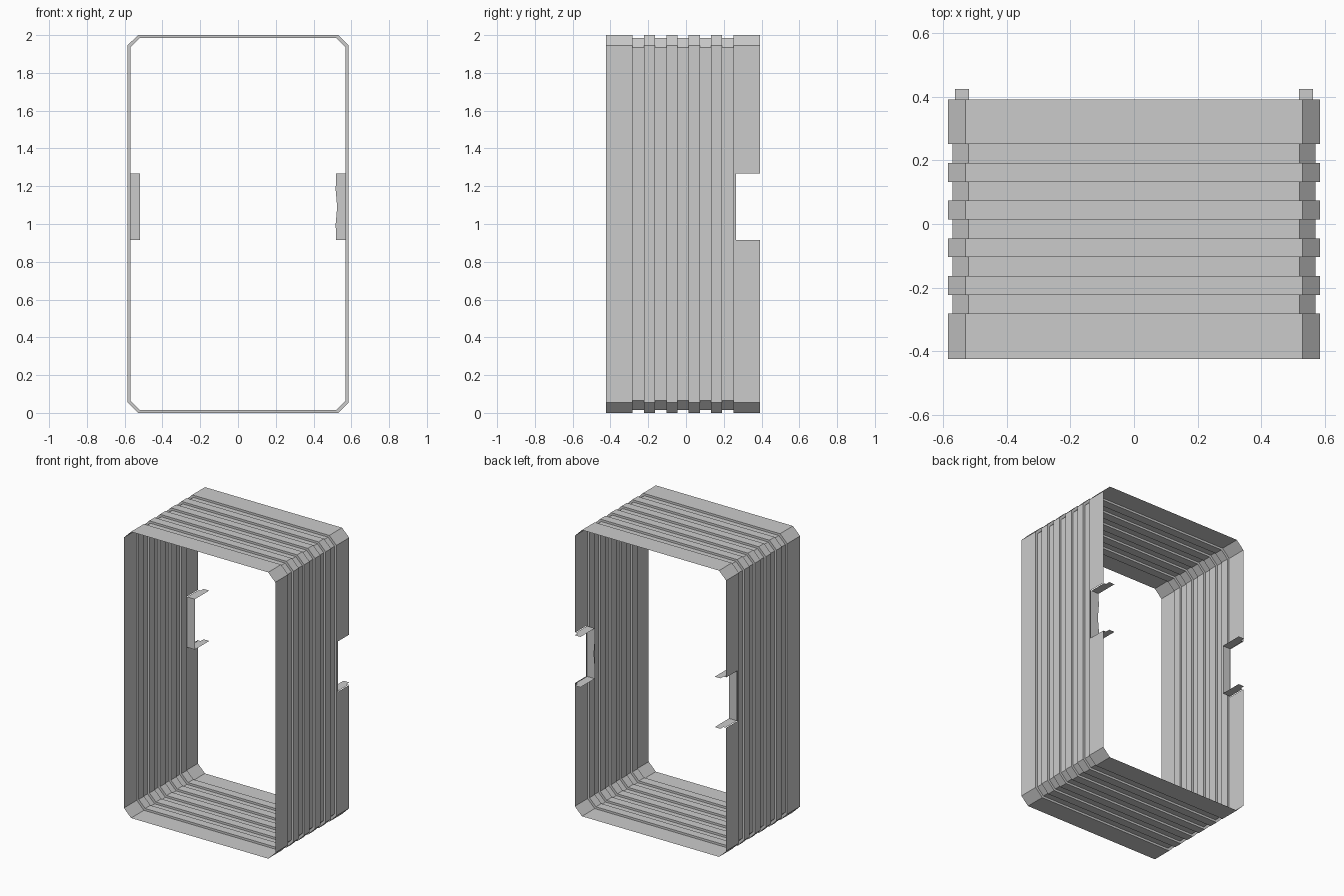
import bpy
import bmesh
from mathutils import Vector

default_cube = bpy.data.objects.get("Cube")
if default_cube:
    bpy.data.objects.remove(default_cube, do_unlink=True)

grey = bpy.data.materials.new("light grey")
grey.use_nodes = True
colour = (0.6, 0.6, 0.6, 1)
grey.diffuse_color = colour
grey.node_tree.nodes["Principled BSDF"].inputs["Base Color"].default_value = colour

FRONT, BACK, TIP = -0.424, 0.392, 0.424
NOTCH_Y, NOTCH_LOW, NOTCH_HIGH = 0.266, 0.916, 1.268
RIDGE_START, RIDGE_STEP, STEPS = -0.282, 0.0592, 10
HALF_W, DEPTH, CHAMFER = 0.585, 0.015, 0.055


def finish(name, bm):
    mesh = bpy.data.meshes.new(name)
    bm.to_mesh(mesh)
    bm.free()
    mesh.materials.append(grey)
    obj = bpy.data.objects.new(name, mesh)
    bpy.context.collection.objects.link(obj)
    return obj


def ring(bm, y, inset):
    """Chamfered rectangle around the tube axis."""
    w, h = HALF_W - inset, 1 - inset
    c = CHAMFER - inset * 0.35
    quarter = [(w, h - c), (w - c, h)]
    pts = quarter + [(-x, z) for x, z in reversed(quarter)]
    pts += [(-x, -z) for x, z in pts]
    return [bm.verts.new((x, y, z + 1)) for x, z in pts]


# Corrugated sleeve: alternate raised and sunken bands along the depth
bm = bmesh.new()
rings = [ring(bm, FRONT, 0)]
for i in range(STEPS):
    y = RIDGE_START + i * RIDGE_STEP
    sunk = i % 2 == 0
    rings.append(ring(bm, y, 0 if sunk else DEPTH))
    rings.append(ring(bm, y, DEPTH if sunk else 0))
rings.append(ring(bm, BACK, 0))
for a, b in zip(rings, rings[1:]):
    for i in range(8):
        j = (i + 1) % 8
        bm.faces.new((a[i], a[j], b[j], b[i]))

# Rectangular notches in the rear edge of both side walls
last_y = RIDGE_START + (STEPS - 1) * RIDGE_STEP


def rear_side_faces():
    return [f for f in bm.faces
            if f.calc_center_median().y > last_y + 0.001 and abs(f.normal.x) > 0.99]


bm.normal_update()
for co, no in (((0, NOTCH_Y, 0), (0, 1, 0)),
               ((0, 0, NOTCH_LOW), (0, 0, 1)),
               ((0, 0, NOTCH_HIGH), (0, 0, 1))):
    faces = rear_side_faces()
    geom = set(faces)
    for f in faces:
        geom.update(f.edges)
        geom.update(f.verts)
    bmesh.ops.bisect_plane(bm, geom=list(geom), plane_co=Vector(co), plane_no=Vector(no))
    bm.normal_update()
holes = [f for f in rear_side_faces()
         if f.calc_center_median().y > NOTCH_Y
         and NOTCH_LOW < f.calc_center_median().z < NOTCH_HIGH]
bmesh.ops.delete(bm, geom=holes, context='FACES')
bmesh.ops.recalc_face_normals(bm, faces=bm.faces[:])
finish("corrugated_sleeve", bm)


def sheet(bm, points):
    bm.faces.new([bm.verts.new(p) for p in points])


# Latch pockets: end plate plus an upper and lower tongue on each side
for name, s in (("left_latch_pocket", 1), ("right_latch_pocket", -1)):
    bm = bmesh.new()
    outer, neck, inner = 0.579, 0.563, 0.519
    edge = [(inner, NOTCH_HIGH), (inner, NOTCH_LOW)]
    if s > 0:  # shallow finger dip in one plate edge
        edge[1:1] = [(inner - 0.002, 1.18), (inner + 0.006, 1.09), (inner - 0.002, 1.0)]
    edge += [(outer, NOTCH_LOW), (outer, NOTCH_HIGH)]
    sheet(bm, [(s * x, NOTCH_Y, z) for x, z in edge])
    tongue = [(outer, NOTCH_Y), (outer, BACK), (neck, BACK),
              (neck, TIP), (inner, TIP), (inner, NOTCH_Y)]
    for z in (NOTCH_LOW, NOTCH_HIGH):
        sheet(bm, [(s * x, y, z) for x, y in tongue])
    finish(name, bm)
